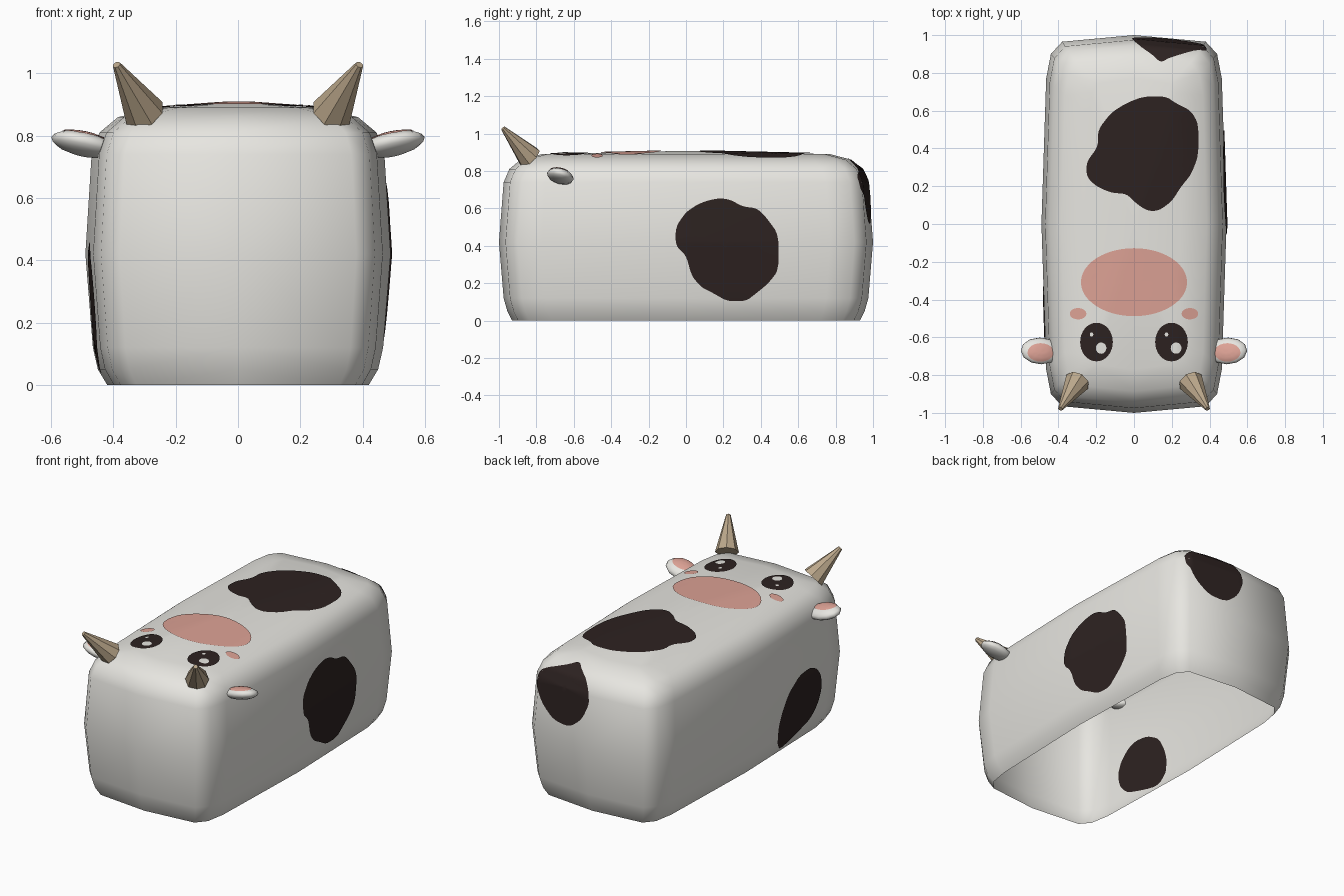
import bpy, bmesh, math
from mathutils import Vector, Matrix
from mathutils.bvhtree import BVHTree

if "Cube" in bpy.data.objects:
    bpy.data.objects.remove(bpy.data.objects["Cube"])


def material(name, rgb):
    m = bpy.data.materials.new(name)
    m.diffuse_color = (*rgb, 1)
    m.use_nodes = True
    m.node_tree.nodes["Principled BSDF"].inputs["Base Color"].default_value = m.diffuse_color
    return m


WHITE = material("warm_white", (0.80, 0.79, 0.75))
BLACK = material("brown_black", (0.026, 0.016, 0.015))
PINK = material("soft_pink", (0.72, 0.36, 0.30))
TAN = material("horn_tan", (0.50, 0.39, 0.26))


def add_object(name, bm, mat, smooth_angle=None):
    me = bpy.data.meshes.new(name)
    bm.to_mesh(me)
    bm.free()
    ob = bpy.data.objects.new(name, me)
    me.materials.append(mat)
    bpy.context.collection.objects.link(ob)
    if smooth_angle:
        bpy.ops.object.select_all(action='DESELECT')
        bpy.context.view_layer.objects.active = ob
        ob.select_set(True)
        bpy.ops.object.shade_smooth_by_angle(angle=math.radians(smooth_angle))
    return ob


def ellipse(cx, cy, rx, ry, n=32):
    return [(cx + rx * math.cos(2 * math.pi * i / n), cy + ry * math.sin(2 * math.pi * i / n))
            for i in range(n)]


def rounded(pts, times=2):
    # corner cutting turns a rough outline into a soft one
    for _ in range(times):
        out = []
        for i, p in enumerate(pts):
            a, b = Vector(p), Vector(pts[(i + 1) % len(pts)])
            out += [a.lerp(b, 0.2), a.lerp(b, 0.8)]
        pts = out
    return pts


def patch(name, outline, u, v, surface, mat, offsets=(0.005, -0.003), rings=10):
    """Thin painted plate: project a 2D outline (u, v axes) onto a surface."""
    u, v = Vector(u).normalized(), Vector(v).normalized()
    w = u.cross(v)
    pts = [Vector(p) for p in outline]
    mid = sum(pts, Vector((0, 0))) / len(pts)
    bm = bmesh.new()
    for off in offsets:
        def put(p):
            hit, nor, _, _ = surface.ray_cast(u * p.x + v * p.y + w * 3, -w)
            if hit is None:
                hit, nor, _, _ = surface.find_nearest(u * p.x + v * p.y + w)
            return bm.verts.new(hit + nor * off)
        centre, prev = put(mid), None
        for r in range(1, rings + 1):
            ring = [put(mid.lerp(p, r / rings)) for p in pts]
            for i in range(len(ring)):
                j = (i + 1) % len(ring)
                f = [centre, ring[i], ring[j]] if prev is None else [prev[i], ring[i], ring[j], prev[j]]
                bm.faces.new(f if off > 0 else f[::-1])
            prev = ring
    return add_object(name, bm, mat, 60)


# body: soft box shell, open underneath, stacked from plan outlines
quarter = [(0.49, 0), (0.465, 0.77), (0.44, 0.90), (0.38, 0.965)]
plan = quarter + [(0, 1.0)] + [(-x, y) for x, y in quarter[:0:-1]]
plan += [(-x, -y) for x, y in plan]
levels = [(0, 0.42, 0.93), (0.05, 0.45, 0.955), (0.12, 0.466, 0.975), (0.42, 0.49, 1.0),
          (0.74, 0.47, 0.975), (0.81, 0.445, 0.945), (0.86, 0.385, 0.885), (0.89, 0.25, 0.77)]
bm = bmesh.new()
prev = None
for z, hx, hy in levels:
    ring = [bm.verts.new((x * hx / 0.49, y * hy, z)) for x, y in plan]
    if prev:
        for i in range(len(ring)):
            j = (i + 1) % len(ring)
            bm.faces.new([prev[i], prev[j], ring[j], ring[i]])
    prev = ring
top = bm.verts.new((0, 0, 0.908))
for i in range(len(prev)):
    bm.faces.new([prev[i], prev[(i + 1) % len(prev)], top])
bmesh.ops.triangulate(bm, faces=bm.faces)
bm.normal_update()
skin = BVHTree.FromBMesh(bm)
add_object("body", bm, WHITE, 60)

# coat spots
X, Y, Z = (1, 0, 0), (0, 1, 0), (0, 0, 1)
top_spot = [(0.05, 0.675), (0.17, 0.675), (0.22, 0.64), (0.30, 0.60), (0.34, 0.53), (0.34, 0.36),
            (0.30, 0.26), (0.25, 0.20), (0.20, 0.12), (0.13, 0.07), (0.07, 0.07), (0.01, 0.11),
            (-0.04, 0.16), (-0.12, 0.165), (-0.20, 0.20), (-0.25, 0.25), (-0.25, 0.33),
            (-0.19, 0.41), (-0.19, 0.50), (-0.12, 0.59), (-0.04, 0.64)]
patch("top_spot", rounded(top_spot[::-1]), X, Y, skin, BLACK)

right_spot = [(0.18, 0.655), (0.24, 0.645), (0.30, 0.61), (0.38, 0.60), (0.43, 0.55), (0.495, 0.46),
              (0.495, 0.27), (0.44, 0.20), (0.38, 0.15), (0.32, 0.105), (0.22, 0.105), (0.14, 0.15),
              (0.08, 0.18), (0.03, 0.24), (0, 0.35), (-0.055, 0.40), (-0.055, 0.50), (0, 0.58),
              (0.06, 0.62), (0.11, 0.64)]
patch("right_spot", rounded(right_spot[::-1]), Y, Z, skin, BLACK)

left_spot = [(0.62, 0.43), (0.67, 0.37), (0.69, 0.28), (0.66, 0.19), (0.59, 0.12), (0.44, 0.07),
             (0.30, 0.03), (0.25, 0.10), (0.25, 0.20), (0.28, 0.29), (0.34, 0.39), (0.44, 0.45),
             (0.55, 0.46)]
patch("left_spot", rounded(left_spot[::-1]), (0, -1, 0), Z, skin, BLACK)

# rear spot wraps over the back top edge, so it is projected at 45 degrees
rear_spot = [(0.14, 0.01), (0.20, -0.025), (0.28, -0.06), (0.38, -0.10), (0.38, -0.17), (0.33, -0.25),
             (0.24, -0.315), (0.12, -0.33), (0.03, -0.28), (-0.015, -0.20), (0, -0.14),
             (0.03, -0.09), (0.09, -0.04)]
patch("rear_spot", rounded([(-x, v) for x, v in rear_spot]), (-1, 0, 0), (0, -1, 1), skin, BLACK)

# face on the top
patch("muzzle", ellipse(0, -0.308, 0.28, 0.18, 48), X, Y, skin, PINK)

for side, s in (("right", 1), ("left", -1)):
    patch(side + "_cheek", ellipse(s * 0.295, -0.475, 0.044, 0.03), X, Y, skin, PINK, rings=4)
    ex = s * 0.198
    patch(side + "_eye", ellipse(ex, -0.625, 0.086, 0.102), X, Y, skin, BLACK, rings=6)
    patch(side + "_eye_shine", ellipse(ex + 0.024, -0.657, 0.028, 0.03, 16), X, Y, skin, WHITE,
          (0.008,), 3)
    patch(side + "_eye_glint", ellipse(ex - 0.026, -0.585, 0.01, 0.012, 8), X, Y, skin, WHITE,
          (0.008,), 2)

    # ear: flattened ball, tilted up and outwards, pink on top
    bm = bmesh.new()
    bmesh.ops.create_uvsphere(bm, u_segments=12, v_segments=8, radius=1)
    tilt = Matrix.Rotation(-s * 0.22, 4, 'Y') @ Matrix.Rotation(-0.25, 4, 'X')
    bm.transform(Matrix.Translation((s * 0.495, -0.672, 0.772)) @ tilt
                 @ Matrix.Diagonal((0.107, 0.073, 0.036, 1)))
    bm.normal_update()
    ear_skin = BVHTree.FromBMesh(bm)
    add_object(side + "_ear", bm, WHITE, 60)
    patch(side + "_ear_lining", ellipse(s * 0.495, -0.68, 0.068, 0.047, 24), X, Y, ear_skin, PINK,
          (0.004,), 6)

    # horn: tapered, leaning forwards and outwards
    base, tip = Vector((s * 0.30, -0.835, 0.872)), Vector((s * 0.39, -0.978, 1.028))
    axis = tip - base
    bm = bmesh.new()
    bmesh.ops.create_cone(bm, cap_ends=True, segments=8, radius1=0.068, radius2=0.013,
                          depth=axis.length)
    bm.transform(Matrix.Translation((base + tip) / 2) @ axis.to_track_quat('Z', 'Y').to_matrix().to_4x4())
    add_object(side + "_horn", bm, TAN)
